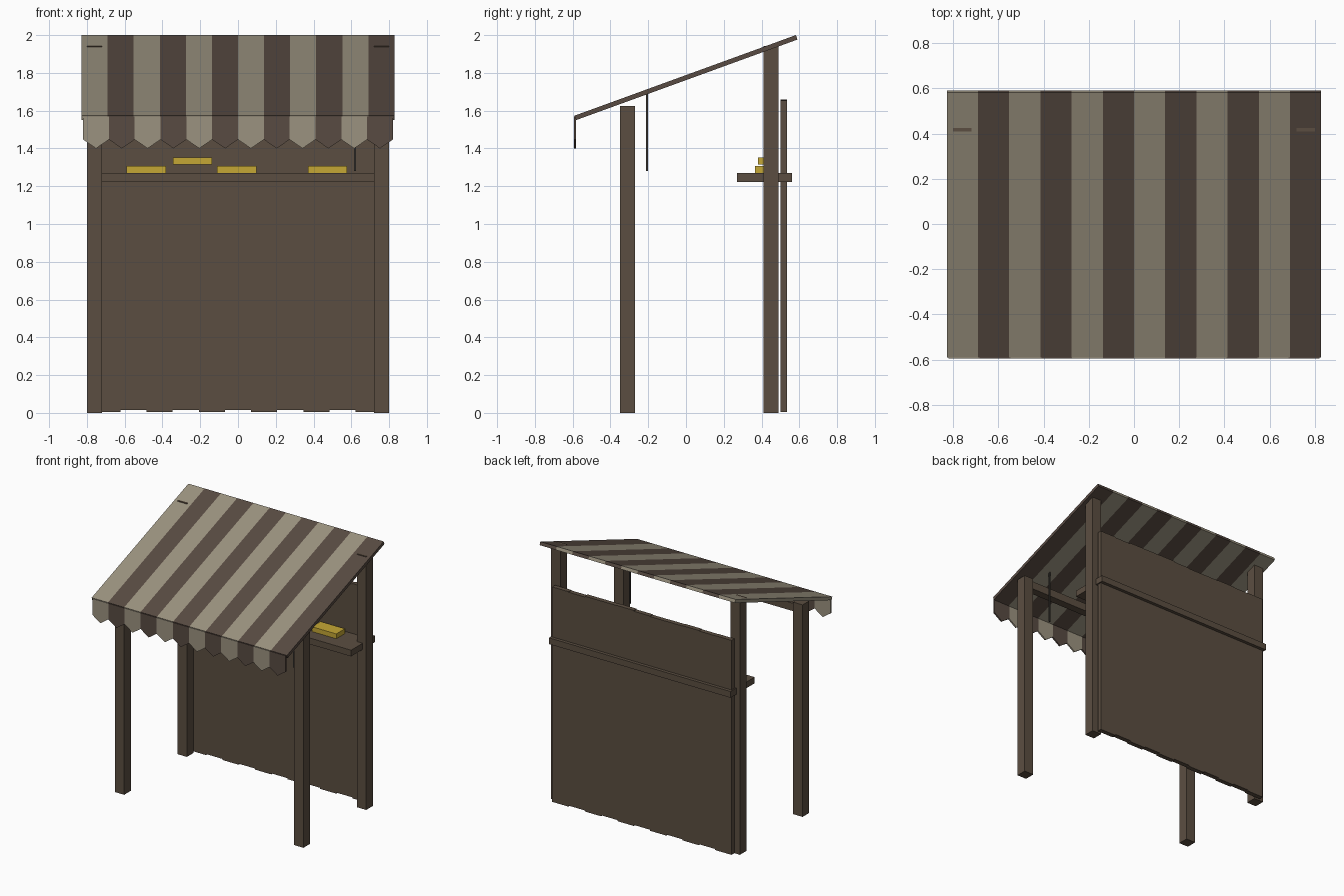
import bpy, math, random

if "Cube" in bpy.data.objects:
    bpy.data.objects.remove(bpy.data.objects["Cube"])

random.seed(4)


def mat(name, rgb):
    m = bpy.data.materials.new(name)
    m.diffuse_color = (*rgb, 1)
    m.use_nodes = True
    m.node_tree.nodes["Principled BSDF"].inputs["Base Color"].default_value = m.diffuse_color
    return m


WOOD = mat("brown wood", (0.105, 0.076, 0.053))
DARK = mat("dark stripe", (0.098, 0.070, 0.055))
LIGHT = mat("cream stripe", (0.33, 0.29, 0.215))
GOLD = mat("gold", (0.56, 0.39, 0.035))
IRON = mat("dark iron", (0.05, 0.045, 0.04))


def make(name, verts, faces, m):
    me = bpy.data.meshes.new(name)
    me.from_pydata(verts, [], faces)
    me.materials.append(m)
    ob = bpy.data.objects.new(name, me)
    bpy.context.collection.objects.link(ob)
    return ob


def prism(name, profile, axis, a, b, m):
    """Extrude a 2D profile along 'x' (profile is y,z) or 'y' (profile is x,z)."""
    n = len(profile)
    if axis == 'x':
        v = [(t, p, q) for t in (a, b) for p, q in profile]
    else:
        v = [(p, t, q) for t in (b, a) for p, q in profile]
    f = [tuple(range(n))[::-1], tuple(range(n, 2 * n))]
    f += [(i, (i + 1) % n, n + (i + 1) % n, n + i) for i in range(n)]
    return make(name, v, f, m)


def box(name, x, y, z, m):
    return prism(name, [(y[0], z[0]), (y[1], z[0]), (y[1], z[1]), (y[0], z[1])],
                 'x', x[0], x[1], m)


# Posts, mirrored left and right
for side, s in (("left", -1), ("right", 1)):
    x = sorted((s * 0.72, s * 0.80))
    box(f"front_post_{side}", x, (-0.35, -0.27), (0, 1.625), WOOD)
    box(f"back_post_{side}", x, (0.41, 0.49), (0, 1.943), WOOD)

# Beam between the front posts
box("front_beam", (-0.72, 0.72), (-0.34, -0.28), (1.55, 1.61), WOOD)

# Back wall of vertical planks with slightly uneven ends
N = 11
w = 1.52 / N
for i in range(N):
    x0 = -0.76 + i * w
    base = 0.006 + 0.008 * (i % 2)
    top = 1.652 + random.uniform(-0.005, 0.007)
    box(f"wall_plank_{i}", (x0, x0 + w), (0.50, 0.535), (base, top), WOOD)

# Shelf board running through the wall
box("shelf", (-0.77, 0.77), (0.27, 0.56), (1.222, 1.27), WOOD)

# Gold bars on the shelf
for i, (x0, y0, z0) in enumerate([(-0.59, 0.365, 1.27), (-0.11, 0.365, 1.27),
                                  (0.37, 0.365, 1.27), (-0.345, 0.38, 1.314)]):
    box(f"gold_bar_{i}", (x0, x0 + 0.208), (y0, 0.47), (z0, z0 + 0.037), GOLD)

# Striped sloping roof and pointed valance
ang = math.radians(20)
c, s = math.cos(ang), math.sin(ang)
L, T, CZ = 0.6235, 0.0125, 1.775
slab = [(a * c - b * s, CZ + a * s + b * c)
        for a, b in ((-L, -T), (L, -T), (L, T), (-L, T))]
sw = 1.656 / 12
vw = 1.64 / 12
for i in range(12):
    m = DARK if i % 2 else LIGHT
    x0 = -0.828 + i * sw
    prism(f"roof_stripe_{i}", slab, 'x', x0, x0 + sw, m)
    v0 = -0.82 + i * vw
    v1 = v0 + vw
    prism(f"valance_flap_{i}",
          [(v0, 1.57), (v0, 1.447), (v0 + vw / 2, 1.40), (v1, 1.447), (v1, 1.57)],
          'y', -0.594, -0.582, m)

# Thin hanging rod under the roof
box("hanging_rod", (0.614, 0.624), (-0.211, -0.201), (1.28, 1.71), IRON)
